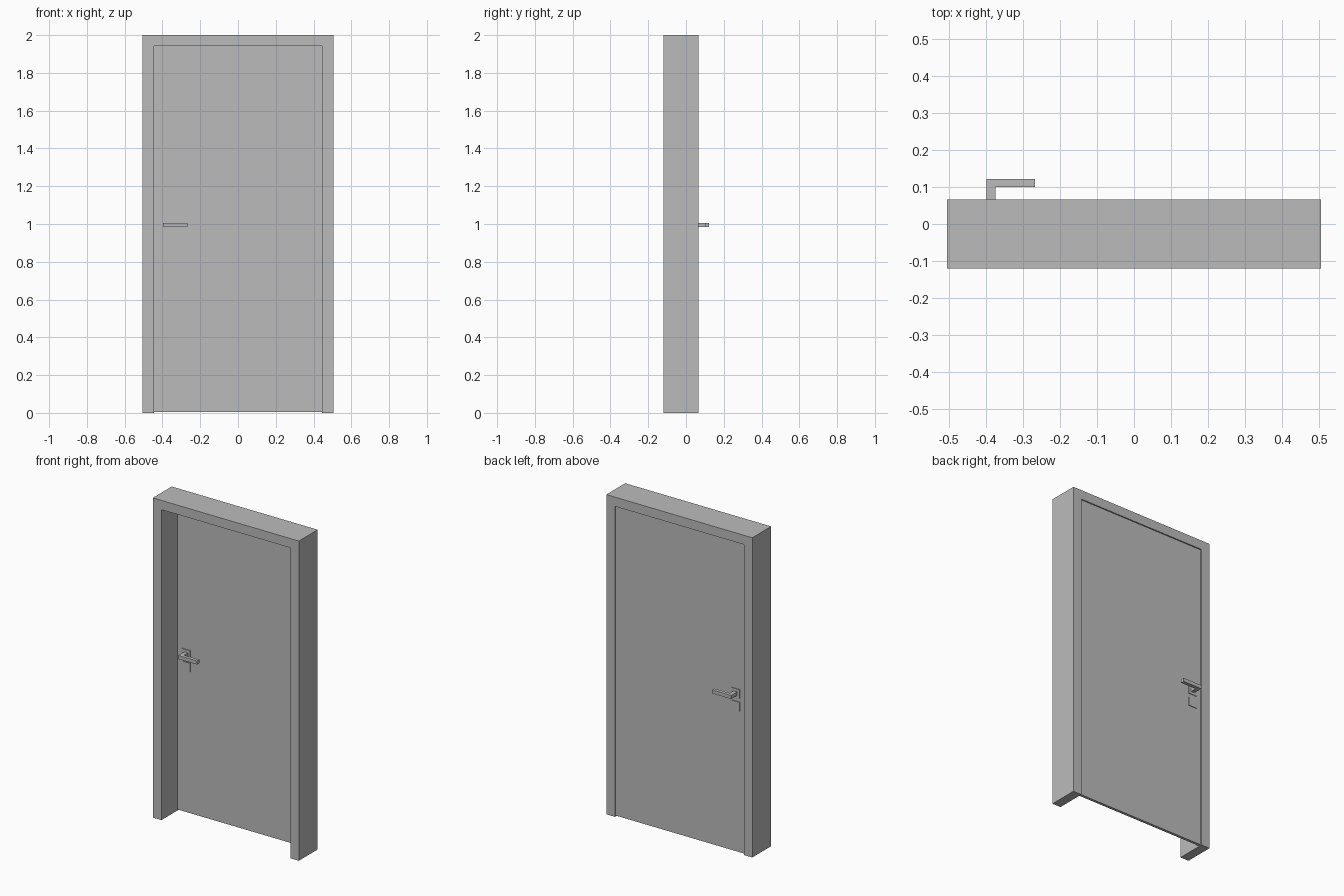
import bpy
import bmesh
from mathutils import Vector

cube = bpy.data.objects.get("Cube")
if cube:
    bpy.data.objects.remove(cube, do_unlink=True)

# One neutral grey for every part
grey = bpy.data.materials.new("neutral_grey")
grey.use_nodes = True
grey.diffuse_color = (0.5, 0.5, 0.5, 1)
grey.node_tree.nodes["Principled BSDF"].inputs["Base Color"].default_value = (0.5, 0.5, 0.5, 1)


def prism(name, outline, axes, start, end):
    """Extrude a closed 2D outline lying on two axes along the third axis."""
    a, b = axes
    c = 3 - a - b
    bm = bmesh.new()
    verts = []
    for u, v in outline:
        p = Vector()
        p[a], p[b], p[c] = u, v, start
        verts.append(bm.verts.new(p))
    face = bm.faces.new(verts)
    move = Vector()
    move[c] = end - start
    result = bmesh.ops.extrude_face_region(bm, geom=[face], use_keep_orig=True)
    bmesh.ops.translate(bm, vec=move,
                        verts=[g for g in result["geom"] if isinstance(g, bmesh.types.BMVert)])
    bmesh.ops.recalc_face_normals(bm, faces=bm.faces)
    mesh = bpy.data.meshes.new(name)
    bm.to_mesh(mesh)
    bm.free()
    mesh.materials.append(grey)
    obj = bpy.data.objects.new(name, mesh)
    bpy.context.collection.objects.link(obj)
    return obj


def rectangle(x0, x1, z0, z1):
    return [(x0, z0), (x1, z0), (x1, z1), (x0, z1)]


outer, inner, height, head = 0.505, 0.446, 2.0, 1.942
frame_front, frame_back = -0.12, 0.066
panel_front, panel_back = 0.041, 0.058

# Frame: two jambs and a head as one arch-shaped profile
prism("door_frame",
      [(-outer, 0), (-inner, 0), (-inner, head), (inner, head),
       (inner, 0), (outer, 0), (outer, height), (-outer, height)],
      (0, 2), frame_front, frame_back)

# Door leaf, its edges seated inside the frame
prism("door_panel", rectangle(-inner - 0.003, inner + 0.003, 0.005, head + 0.003),
      (0, 2), panel_front, panel_back)

# Lever and two plates on each side of the leaf
for side, face, out in (("front", panel_front, -1), ("back", panel_back, 1)):
    bar_inner, bar_outer = face + out * 0.042, face + out * 0.064
    prism(side + "_lever",
          [(-0.398, face), (-0.373, face), (-0.373, bar_inner),
           (-0.267, bar_inner), (-0.267, bar_outer), (-0.398, bar_outer)],
          (0, 1), 0.984, 1.006)
    for part, low, high in (("_handle_plate", 0.967, 1.023), ("_lock_plate", 0.888, 0.944)):
        prism(side + part, rectangle(-0.414, -0.358, low, high),
              (0, 2), face, face + out * 0.004)
